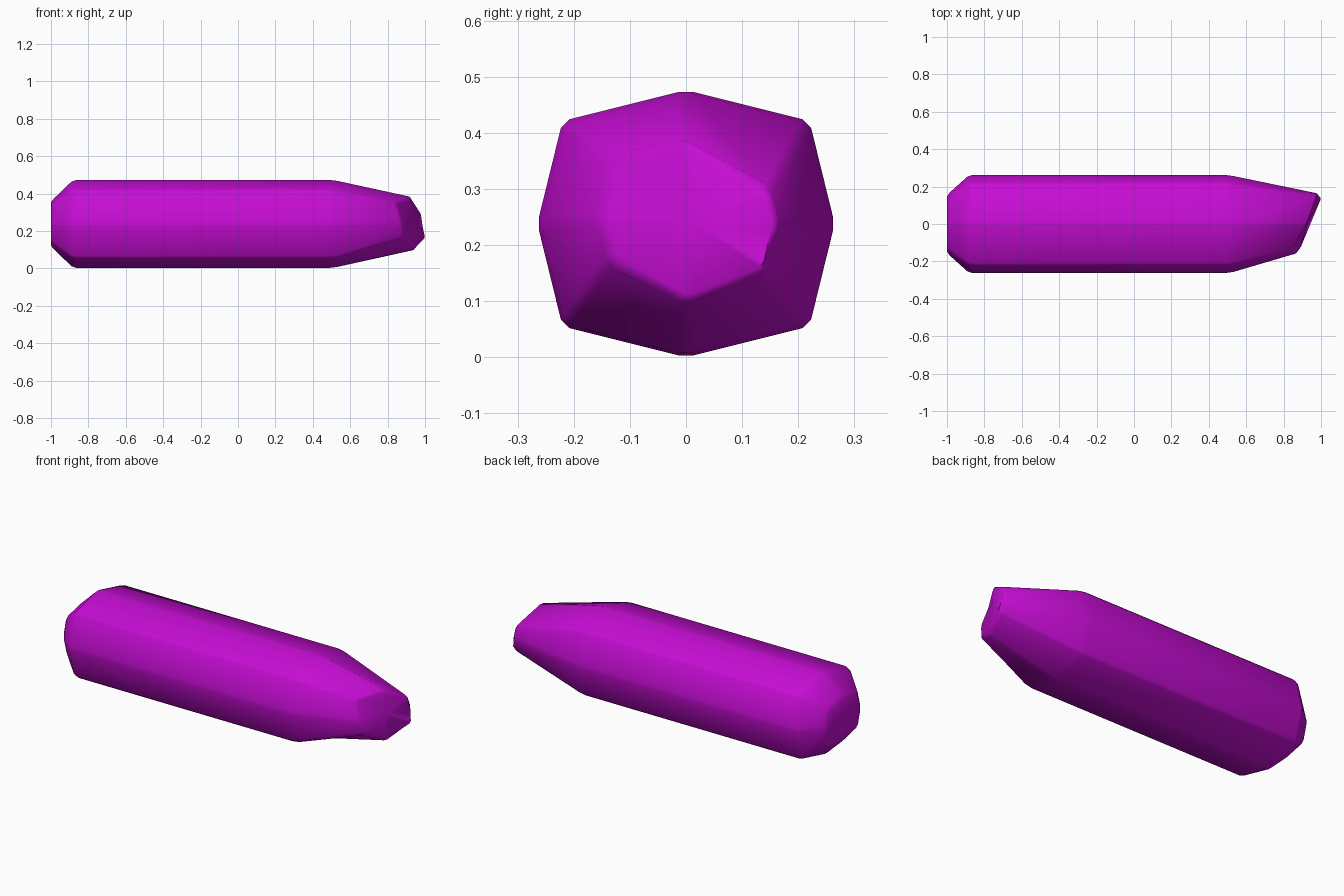
import bpy, bmesh, math
from mathutils import Vector

if "Cube" in bpy.data.objects:
    bpy.data.objects.remove(bpy.data.objects["Cube"])

MID = 0.238   # height of the long axis
# eight corners of the cross-section (y, z relative to the axis)
OCT = [(0, .238), (.22, .183), (.265, 0), (.22, -.183),
       (0, -.238), (-.22, -.183), (-.265, 0), (-.22, .183)]


def section(x, sy, sz):
    return [Vector((x, y * sy, MID + z * sz)) for y, z in OCT]


def cut_corners(points, size):
    """Double each corner, giving narrow chamfers along the long edges."""
    out = []
    for i, p in enumerate(points):
        for q in (points[i - 1], points[(i + 1) % len(points)]):
            out.append(p + (q - p).normalized() * size)
    return out


# slanted tip: outer rim and inner rim
rim = [(.915, 0, .388), (.965, .15, .305), (.975, .168, .24), (.98, .143, .148),
       (.935, 0, .094), (.875, -.143, .165), (.865, -.16, .245), (.83, -.145, .358)]
face_rim = [(.925, .004, .367), (.978, .142, .29), (.985, .153, .235), (1.0, .137, .163),
            (.945, .004, .111), (.892, -.122, .178), (.88, -.14, .245), (.85, -.122, .345)]

rings = [cut_corners(r, s) for r, s in (
    (section(-1, .57, .50), .013),
    (section(-.985, .65, .58), .013),
    (section(-.89, .97, .965), .013),
    (section(-.865, 1, 1), .013),
    (section(.49, 1, 1), .013),
    (section(.53, .98, .98), .013),
    ([Vector(p) for p in rim], .012),
    ([Vector(p) for p in face_rim], .008))]

# crystal body lofted through the rings
bm = bmesh.new()
loops = [[bm.verts.new(p) for p in r] for r in rings]
n = len(loops[0])
for a, b in zip(loops, loops[1:]):
    for i in range(n):
        j = (i + 1) % n
        bm.faces.new((a[i], a[j], b[j], b[i]))
# end caps
bm.faces.new(loops[0])
hub = bm.verts.new(sum((v.co for v in loops[-1]), Vector()) / n)
for i in range(n):
    bm.faces.new((loops[-1][i], loops[-1][(i + 1) % n], hub))
bmesh.ops.recalc_face_normals(bm, faces=bm.faces)

mesh = bpy.data.meshes.new("crystal_shard")
bm.to_mesh(mesh)
bm.free()
shard = bpy.data.objects.new("crystal_shard", mesh)
bpy.context.collection.objects.link(shard)

mat = bpy.data.materials.new("magenta purple")
mat.diffuse_color = (.56, .004, .65, 1)
mat.use_nodes = True
mat.node_tree.nodes["Principled BSDF"].inputs["Base Color"].default_value = mat.diffuse_color
mesh.materials.append(mat)

bpy.context.view_layer.objects.active = shard
shard.select_set(True)
bpy.ops.object.shade_smooth_by_angle(angle=math.radians(60))
